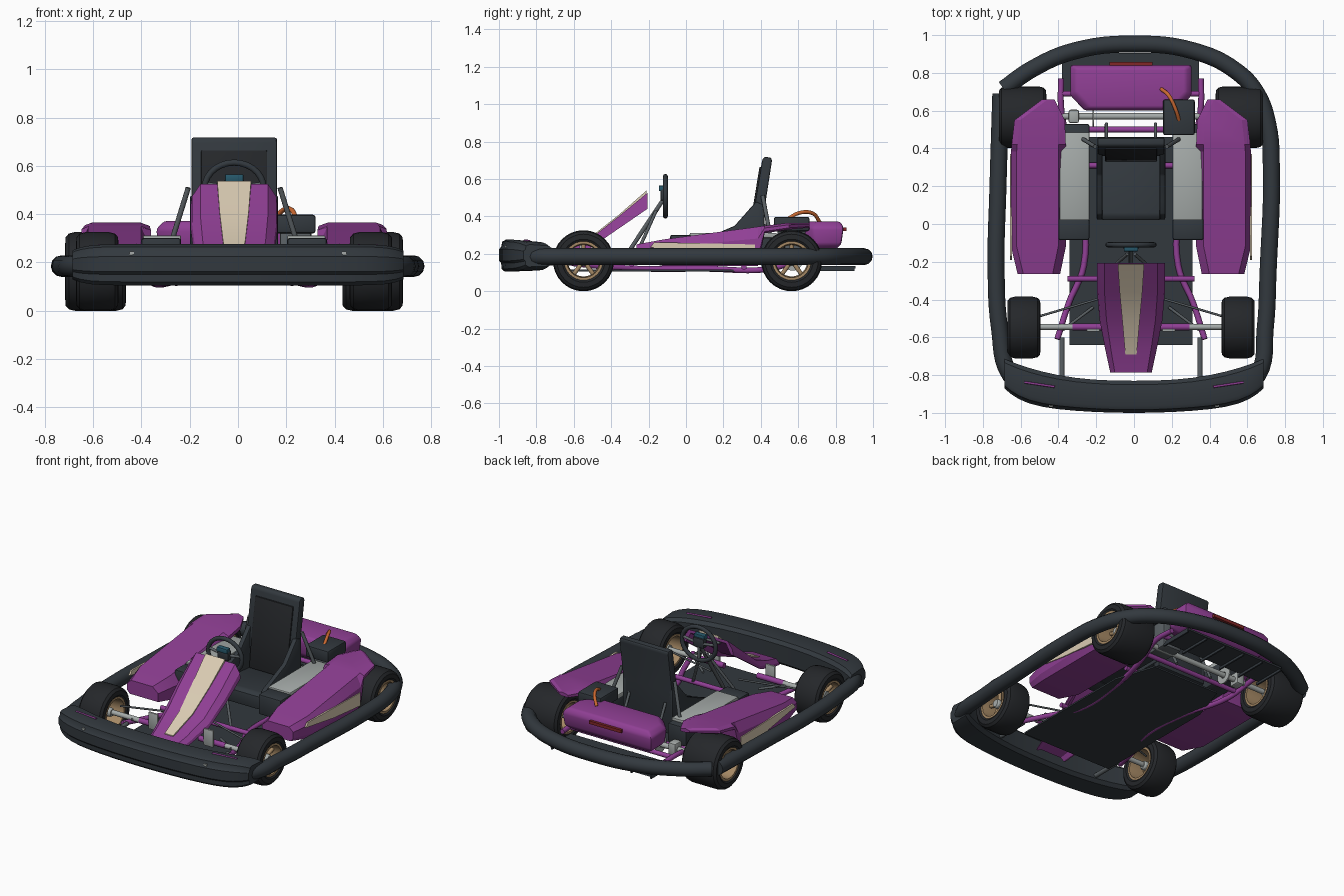
import bpy, bmesh, math
from mathutils import Vector, Matrix

if "Cube" in bpy.data.objects:
    bpy.data.objects.remove(bpy.data.objects["Cube"])

def mat(name, r, g, b):
    m = bpy.data.materials.new(name)
    m.diffuse_color = (r, g, b, 1)
    m.use_nodes = True
    m.node_tree.nodes["Principled BSDF"].inputs["Base Color"].default_value = m.diffuse_color
    return m

DARK = mat("dark_plastic", .032, .04, .048)
BLACK = mat("rubber", .018, .02, .023)
PURPLE = mat("purple", .28, .05, .30)
BEIGE = mat("beige", .70, .60, .45)
GREY = mat("metal_light", .38, .41, .40)
STEEL = mat("metal_dark", .10, .115, .125)
TAN = mat("rim_tan", .38, .25, .13)
RED = mat("red", .22, .02, .02)
ORANGE = mat("orange", .6, .14, .03)
TEAL = mat("screen", .02, .10, .15)

def finish(ob, angle):
    bpy.ops.object.select_all(action='DESELECT')
    ob.select_set(True)
    bpy.context.view_layer.objects.active = ob
    bpy.ops.object.shade_smooth_by_angle(angle=math.radians(angle))
    return ob

def add(name, bm, m, angle=30):
    bmesh.ops.recalc_face_normals(bm, faces=bm.faces)
    me = bpy.data.meshes.new(name)
    bm.to_mesh(me)
    bm.free()
    me.materials.append(m)
    ob = bpy.data.objects.new(name, me)
    bpy.context.collection.objects.link(ob)
    return finish(ob, angle)

def soften(bm, bevel, angle=25):
    bmesh.ops.recalc_face_normals(bm, faces=bm.faces)
    es = [e for e in bm.edges if e.calc_face_angle(0) > math.radians(angle)]
    bmesh.ops.bevel(bm, geom=es, offset=bevel, segments=2, profile=.5, affect='EDGES', clamp_overlap=True)

def box(name, lo, hi, m, bevel=0):
    lo, hi = Vector(lo), Vector(hi)
    bm = bmesh.new()
    bmesh.ops.create_cube(bm, size=1, matrix=Matrix.Translation((lo + hi) / 2) @ Matrix.Diagonal((*(hi - lo), 1)))
    if bevel:
        soften(bm, bevel)
    return add(name, bm, m)

def loft(name, sections, m, closed=False, bevel=0, angle=30):
    bm = bmesh.new()
    rings = [[bm.verts.new(p) for p in s] for s in sections]
    n = len(rings[0])
    pairs = list(zip(rings, rings[1:])) + ([(rings[-1], rings[0])] if closed else [])
    for a, b in pairs:
        for i in range(n):
            bm.faces.new((a[i], a[(i + 1) % n], b[(i + 1) % n], b[i]))
    if not closed:
        bm.faces.new(rings[0])
        bm.faces.new(rings[-1])
    if bevel:
        soften(bm, bevel)
    return add(name, bm, m, angle)

def side_prism(name, x0, x1, yz, m, bevel=0):
    return loft(name, [[(x, y, z) for y, z in yz] for x in (x0, x1)], m, bevel=bevel)

def lathe(name, c, prof, m, steps=32):
    # closed (radius, x) profile spun about the x axis
    secs = []
    for k in range(steps):
        a = 2 * math.pi * k / steps
        secs.append([(c[0] + x, c[1] + r * math.cos(a), c[2] + r * math.sin(a)) for r, x in prof])
    return loft(name, secs, m, closed=True)

def tube(name, pts, r, m, smooth=False, cyclic=False, res=3):
    cu = bpy.data.curves.new(name, 'CURVE')
    cu.dimensions = '3D'
    cu.bevel_depth, cu.bevel_resolution, cu.use_fill_caps = r, res, True
    sp = cu.splines.new('BEZIER' if smooth else 'POLY')
    store = sp.bezier_points if smooth else sp.points
    store.add(len(pts) - 1)
    for q, p in zip(store, pts):
        if smooth:
            q.co, q.handle_left_type, q.handle_right_type = p, 'AUTO', 'AUTO'
        else:
            q.co = (*p, 1)
    sp.use_cyclic_u, sp.resolution_u = cyclic, 6
    ob = bpy.data.objects.new(name, cu)
    bpy.context.collection.objects.link(ob)
    bpy.ops.object.select_all(action='DESELECT')
    ob.select_set(True)
    bpy.context.view_layer.objects.active = ob
    bpy.ops.object.convert(target='MESH')
    ob = bpy.context.object
    ob.data.materials.clear()
    ob.data.materials.append(m)
    return finish(ob, 40)

# wheels: tyre, rim, hub, spokes
def wheel(tag, x, y, w, s):
    c = (x, y, .163)
    lathe(tag + "_tyre", c, [(.098, -w + .012), (.115, -w), (.142, -w + .002), (.157, -w + .015), (.163, -w + .04),
          (.163, w - .04), (.157, w - .015), (.142, w - .002), (.115, w), (.098, w - .012)], BLACK)
    lathe(tag + "_rim", c, [(.099, -w + .02), (.104, -w + .006), (.09, -w + .006), (.084, 0), (.09, w - .006),
          (.104, w - .006), (.099, w - .02)], TAN)
    lathe(tag + "_hub", c, [(.001, -.05), (.028, -.05), (.028, .05), (.022, .06), (.001, .06)], GREY, 16)
    for k in range(5):
        a = math.radians(90 + 72 * k)
        d = Vector((0, math.cos(a), math.sin(a)))
        o = Vector(c) + Vector((s * .025, 0, 0))
        tube(tag + "_spoke", [o + d * .02, o + d * .09], .012, TAN)

for s, side in ((-1, "left"), (1, "right")):
    wheel("front_wheel_" + side, s * .567, -.548, .088, s)
    wheel("rear_wheel_" + side, s * .574, .565, .126, s)
    # side pod with fender lip over the rear wheel
    secs = []
    for y, a, b, zt, zb in ((-.265, .375, .60, .25, .16), (-.12, .345, .635, .277, .135), (.385, .345, .635, .345, .135),
                            (.42, .345, .632, .35, .31), (.55, .35, .617, .366, .33), (.66, .405, .47, .366, .34)):
        h = zt - zb
        secs.append([(s * x, y, z) for x, z in ((a, zb), (b - .02, zb), (b, zb + .25 * h), (b, zt - .3 * h),
                     (b - .03, zt), (a + .04, zt), (a, zt - .4 * h))])
    loft("side_pod_" + side, secs, PURPLE, angle=20)
    side_prism("pod_stripe_" + side, s * .63, s * .641, [(-.19, .235), (-.17, .262), (.37, .25), (.37, .165), (.1, .19)], BEIGE)
    # tank boxes beside the seat
    box("side_box_" + side, (min(s * .385, s * .22), -.085, .17), (max(s * .385, s * .22), .03, .302), DARK, .012)
    box("side_box_rear_" + side, (min(s * .355, s * .22), .03, .17), (max(s * .355, s * .22), .53, .295), DARK, .012)
    box("side_box_lid_" + side, (min(s * .378, s * .22), .02, .285), (max(s * .378, s * .22), .485, .312), GREY, .006)
    # frame rails, bumper brackets, steering links
    tube("frame_rail_" + side, [(s * .39, -.61, .15), (s * .33, -.42, .13), (s * .25, -.22, .12), (s * .26, .1, .12),
         (s * .34, .45, .12), (s * .37, .62, .17), (s * .37, .77, .17)], .016, PURPLE, True)
    tube("bumper_bracket_" + side, [(s * .365, -.60, .15), (s * .365, -.84, .15)], .014, STEEL)
    tube("stub_axle_" + side, [(s * .30, -.545, .165), (s * .53, -.545, .165)], .016, GREY)
    tube("front_beam_" + side, [(s * .12, -.545, .165), (s * .31, -.545, .165)], .018, PURPLE)
    tube("tie_rod_" + side, [(s * .49, -.49, .19), (s * .1, -.375, .2)], .006, STEEL)
    tube("front_arm_" + side, [(s * .36, -.56, .165), (s * .2, -.44, .14)], .008, STEEL)
    tube("seat_stay_" + side, [(s * .255, .45, .30), (s * .19, .41, .51)], .011, STEEL)
    tube("seat_rear_stay_" + side, [(s * .13, .53, .14), (s * .13, .42, .36)], .009, STEEL)
    box("pedal_" + side, (s * .2 - .035, -.57, .14), (s * .2 + .035, -.555, .25), GREY, .005)
    side_prism("seat_wing_" + side, s * .15, s * .182, [(.02, .19), (.05, .26), (.12, .29), (.26, .35), (.375, .48), (.42, .46), (.42, .19)], DARK, .008)

# floor and frame cross tubes
loft("floor_tray", [[(x, y, z) for x, y in ((-.325, -.64), (.325, -.64), (.325, .2), (.24, .46), (-.24, .46), (-.325, .2))]
     for z in (.106, .116)], DARK)
for y, w, z in ((-.29, .335, .145), (.31, .34, .13), (.50, .35, .14), (.69, .37, .17)):
    tube("cross_tube", [(-w, y, z), (w, y, z)], .015, PURPLE)
tube("rear_axle", [(-.5, .57, .165), (.5, .57, .165)], .017, GREY)
box("axle_bearing", (-.33, .535, .13), (-.275, .605, .21), GREY, .01)
lathe("brake_disc", (-.2, .57, .165), [(.02, -.004), (.055, -.004), (.055, .004), (.02, .004)], GREY, 24)

# rear diffuser
box("rear_plate", (-.365, .70, .122), (.36, .905, .134), DARK)
for i in range(6):
    x = -.36 + i * .143
    box("diffuser_fin", (x - .005, .68, .107), (x + .005, .90, .124), DARK)

# rear cowl and light
cowl = []
for z, k, y0, y1 in ((.215, .27, .64, .79), (.25, .315, .61, .83), (.34, .322, .60, .843), (.372, .29, .615, .825)):
    cowl.append([(-k, y1, z), (k, y1, z), (k, y0 + .08, z), (k - .075, y0, z), (-k + .075, y0, z), (-k, y0 + .08, z)])
loft("rear_cowl", cowl, PURPLE, bevel=.012, angle=35)
box("rear_light", (-.115, .83, .322), (.115, .857, .342), RED)

# engine box and hose
box("engine_box", (.17, .47, .32), (.338, .66, .398), DARK, .012)
box("engine_block", (.19, .49, .15), (.32, .64, .33), STEEL, .01)
tube("hose", [(.16, .715, .37), (.20, .68, .415), (.235, .61, .42), (.257, .54, .385)], .010, ORANGE, True)

# seat
side_prism("seat_shell", -.177, .177, [(.36, .42), (.408, .705), (.42, .718), (.455, .715), (.46, .70), (.42, .44), (.42, .16), (.37, .16)], DARK, .008)
side_prism("seat_cushion", -.155, .155, [(.02, .14), (.02, .225), (.05, .24), (.37, .21), (.37, .14)], DARK, .01)
side_prism("seat_pad", -.137, .137, [(.33, .22), (.353, .42), (.393, .665), (.41, .665), (.38, .42), (.38, .22)], STEEL, .006).data.materials[0] = BLACK

# steering wheel and column
C = Vector((0, -.11, .508))
ring = [C + Vector((.122 * math.cos(a), 0, .106 * math.sin(a))) for a in [math.tau * k / 28 for k in range(28)]]
tube("steering_wheel", ring, .0135, DARK, cyclic=True)
for a in (10, 170, 270):
    d = Vector((math.cos(math.radians(a)), 0, math.sin(math.radians(a))))
    tube("steering_spoke", [C, C + Vector((d.x * .12, 0, d.z * .105))], .009, STEEL)
box("steering_hub", (-.04, -.135, .485), (.04, -.10, .545), DARK, .006)
box("dash_screen", (-.038, -.145, .535), (.038, -.11, .565), TEAL, .004)
tube("steering_column", [(0, -.115, .50), (0, -.36, .13)], .012, STEEL)
for s in (-1, 1):
    tube("column_support", [(s * .02, -.16, .43), (s * .17, -.29, .14)], .009, STEEL)

# front fairing: hollow shell with centre panel
line = ((-.207, .525, .180, .085, .070), (-.36, .40, .180, .065, .060), (-.51, .282, .166, .05, .046),
        (-.66, .215, .137, .04, .030), (-.785, .175, .11, .035, .02))
loft("front_fairing", [[(w * a, y, z - d * b - c) for a, b, c in ((-1, 1, 0), (-.97, .6, 0), (-.78, 0, 0), (.78, 0, 0), (.97, .6, 0), (1, 1, 0),
     (.9, 1, 0), (.7, 0, .02), (-.7, 0, .02), (-.9, 1, 0))] for y, z, w, d, _ in line], PURPLE, angle=28)
loft("fairing_panel", [[(-p, y, z + .008), (p, y, z + .008), (p, y, z - .008), (-p, y, z - .008)]
     for y, z, _, _, p in [(-.212, .53, 0, 0, .07)] + list(line[1:3]) + [(-.69, .203, 0, 0, .03)]], BEIGE)
tube("fairing_mount", [(-.08, -.215, .49), (.08, -.215, .49)], .008, STEEL)

for ob in bpy.context.collection.objects:
    ob.location.x -= .016

# outer bumper rails, centred on x = 0
Z = .185
tube("left_rail", [(x, y, Z) for x, y in ((-.705, .69), (-.72, .2), (-.73, -.25), (-.712, -.55), (-.655, -.80), (-.56, -.87))], .045, DARK, True, res=4)
tube("rear_and_right_rail", [(x, y, Z) for x, y in ((.56, -.87), (.655, -.80), (.695, -.55), (.71, -.25), (.727, .3), (.71, .52), (.65, .69),
     (.54, .81), (.32, .915), (0, .953), (-.32, .915), (-.54, .82), (-.69, .715))], .045, DARK, True, res=4)

# front bumper: curved loft with a raised middle band
secs = []
for k in range(-10, 11):
    t = k / 10
    x, e = .685 * math.sin(t * math.pi / 2), abs(math.sin(t * math.pi / 2))
    y0, y1 = -1.0 + .055 * e ** 2 + .075 * e ** 8, -.83 + .115 * e ** 2.5
    sh = 1 - .3 * e ** 14
    secs.append([(x, y1 + (y0 - y1) * u, .19 + z * sh) for u, z in ((0, -.06), (.12, -.08), (.82, -.085), (.92, -.07), (.93, -.04), (1, -.028),
                 (1, .035), (.93, .048), (.9, .075), (.78, .086), (.12, .075), (0, .055))])
loft("front_bumper", secs, DARK, angle=35)
for s in (-1, 1):
    tube("bumper_stripe", [(s * .42, -.862, .272), (s * .58, -.838, .268)], .006, PURPLE)
    box("bumper_marker", (s * .44 - .01, -.968, .225), (s * .44 + .01, -.95, .245), GREY)
